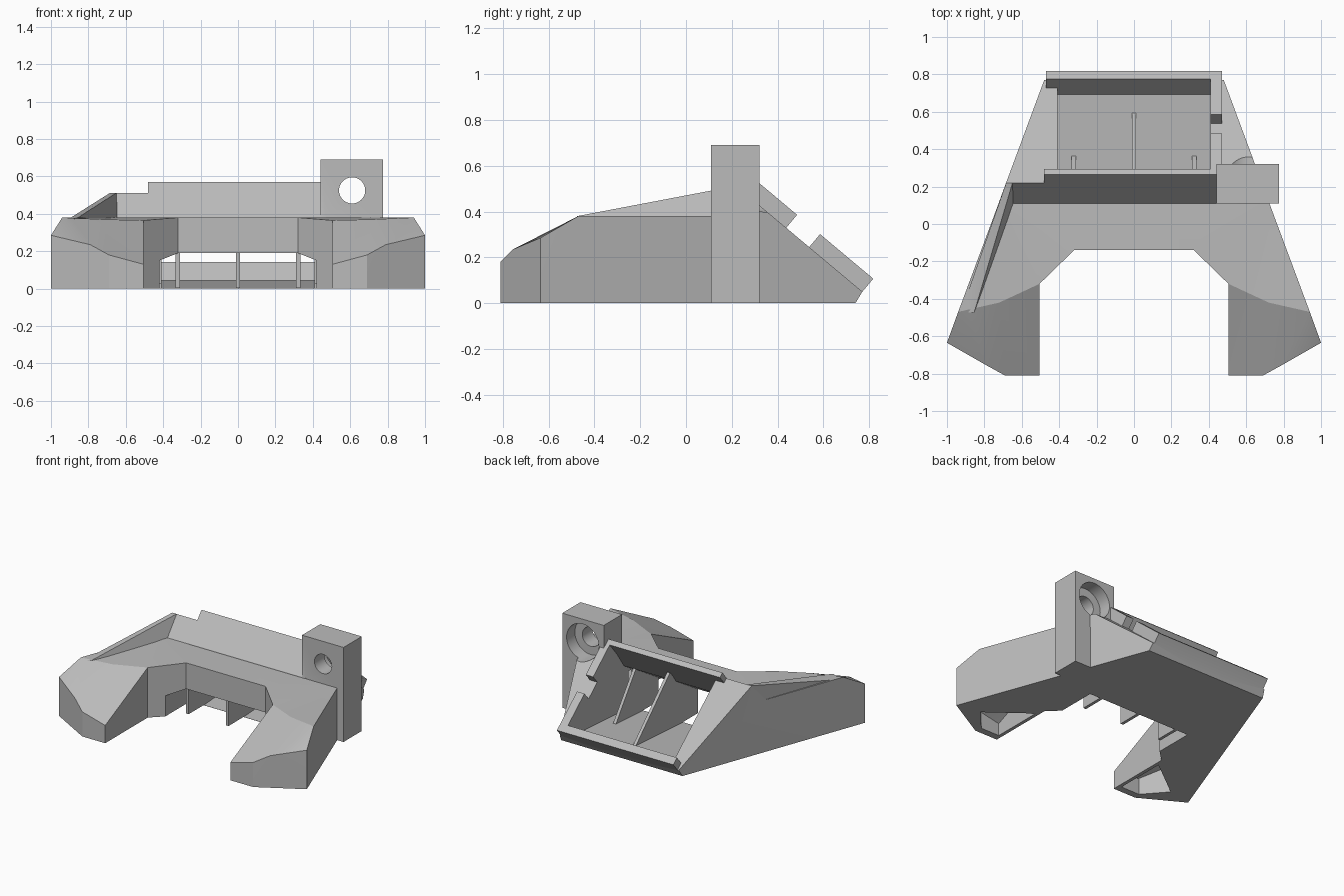
import bpy, bmesh, math
from mathutils import Vector

cube = bpy.data.objects.get("Cube")
if cube:
    bpy.data.objects.remove(cube, do_unlink=True)

grey = bpy.data.materials.new("light grey plastic")
grey.use_nodes = True
COLOUR = (0.5, 0.5, 0.5, 1)
grey.diffuse_color = COLOUR
grey.node_tree.nodes["Principled BSDF"].inputs["Base Color"].default_value = COLOUR


def finish(name, bm):
    bmesh.ops.recalc_face_normals(bm, faces=bm.faces)
    mesh = bpy.data.meshes.new(name)
    bm.to_mesh(mesh)
    bm.free()
    mesh.materials.append(grey)
    obj = bpy.data.objects.new(name, mesh)
    bpy.context.collection.objects.link(obj)
    return obj


def prism(name, profile, low, high, place):
    """Extrude a 2D profile from low to high; place(a, b, t) gives the 3D point."""
    bm = bmesh.new()
    ends = [[bm.verts.new(place(a, b, t)) for a, b in profile] for t in (low, high)]
    n = len(profile)
    for ring in ends:
        bm.faces.new(ring)
    for i in range(n):
        j = (i + 1) % n
        bm.faces.new((ends[0][i], ends[0][j], ends[1][j], ends[1][i]))
    return finish(name, bm)


def along_x(a, b, t):
    return (t, a, b)


def along_y(a, b, t):
    return (a, t, b)


def hull(name, points, side=1):
    bm = bmesh.new()
    for x, y, z in points:
        bm.verts.new((x * side, y, z))
    res = bmesh.ops.convex_hull(bm, input=bm.verts)
    spare = [g for g in res["geom_interior"] if isinstance(g, bmesh.types.BMVert)]
    bmesh.ops.delete(bm, geom=spare, context="VERTS")
    return finish(name, bm)


def combine(target, other, operation):
    mod = target.modifiers.new("join", "BOOLEAN")
    mod.operation = operation
    mod.solver = "EXACT"
    mod.object = other
    bpy.context.view_layer.update()
    deps = bpy.context.evaluated_depsgraph_get()
    mesh = bpy.data.meshes.new_from_object(target.evaluated_get(deps))
    target.modifiers.clear()
    target.data = mesh
    bpy.data.objects.remove(other, do_unlink=True)


def slope(s, h):
    """Point (y, z) at distance s up the rear mounting slope and h above it."""
    c, d = math.cos(math.radians(40)), math.sin(math.radians(40))
    return (0.77 - c * s + d * h, 0.05 + d * s + c * h)


def slope_box(name, s0, s1, h0, h1, x0, x1):
    return prism(name, [slope(s0, h0), slope(s1, h0), slope(s1, h1), slope(s0, h1)],
                 x0, x1, along_x)


# Main body: one half, mirrored
half = [(1, -.635, 0), (.69, -.81, 0), (.505, -.81, 0), (.505, -.32, 0), (.32, -.14, 0),
        (0, -.14, 0), (0, .74, 0), (.49, .74, 0),
        (1, -.635, .285), (.79, -.755, .235), (.69, -.81, .18), (.505, -.81, .13),
        (.505, -.32, .365), (.32, -.14, .38), (0, -.14, .38), (.94, -.47, .38),
        (.72, -.42, .37), (.724, .11, .38), (0, .11, .38), (.684, .22, .511),
        (0, .22, .511), (.48, .77, .05), (0, .77, .05)]
faces = [(0, 1, 2, 3, 4, 5, 6, 7), (0, 8, 9, 10, 1), (1, 10, 11, 2), (2, 11, 12, 3),
         (3, 12, 13, 4), (4, 13, 14, 5), (0, 7, 21, 19, 17, 15, 8), (17, 19, 20, 18),
         (19, 21, 22, 20), (7, 6, 22, 21), (11, 10, 16, 12), (10, 9, 15, 16), (9, 8, 15),
         (12, 16, 15, 17, 13), (13, 17, 18, 14)]
bm = bmesh.new()
for side in (1, -1):
    verts = [bm.verts.new((x * side, y, z)) for x, y, z in half]
    for f in faces:
        bm.faces.new([verts[i] for i in f])
bmesh.ops.remove_doubles(bm, verts=bm.verts, dist=0.0001)
bmesh.ops.triangulate(bm, faces=bm.faces)
body = finish("duct_body", bm)

# Raised fin on the right shoulder
combine(body, hull("fin", [(-.925, -.47, .36), (-.855, -.475, .38), (-.684, .219, .512),
                           (-.65, .219, .512), (-.64, .11, .36), (-.72, .11, .36),
                           (-.66, .22, .4), (-.9, -.4, .36)]), "UNION")

# Lips that hold the blower on the slope
combine(body, prism("top_lip", [(.1, .35), (.11, .385), (.265, .57), slope(.683, .074),
                                slope(.683, -.1)], -.48, .47, along_x), "UNION")
combine(body, slope_box("bottom_lip", 0, .055, -.03, .074, -.47, .47), "UNION")
combine(body, slope_box("side_lip_low", .001, .303, -.03, .0738, .409, .4698), "UNION")
combine(body, slope_box("side_lip_high", .434, .69, -.03, .0738, .409, .4698), "UNION")

# Screw tower
tower = prism("tower", [(.44, 0), (.775, 0), (.775, .69), (.44, .69)], .11, .32, along_y)
combine(body, tower, "UNION")


def disc(radius, sides=48):
    return [(.61 + radius * math.cos(math.tau * i / sides),
             .525 + radius * math.sin(math.tau * i / sides)) for i in range(sides)]


combine(body, prism("screw_hole", disc(.07), 0, .5, along_y), "DIFFERENCE")
combine(body, prism("counterbore", disc(.13), .225, .5, along_y), "DIFFERENCE")

# Air chamber and front mouth
chamber = [slope(.055, .12), slope(.055, -.056), (.05, .001), (.05, -.03), (-.1, -.03),
           (-.1, .19), (.13, .33), slope(.683, -.056), slope(.683, .12)]
combine(body, prism("chamber", chamber, -.41, .41, along_x), "DIFFERENCE")
mouth = [(-.42, -.04), (.42, -.04), (.42, .15), (.32, .19), (-.32, .19), (-.42, .15)]
combine(body, prism("mouth", mouth, -.3, .048, along_y), "DIFFERENCE")

# Arm ducts and their downward outlets
for side in (1, -1):
    duct = [(.56, -.5, .03), (.8, -.55, .03), (.56, -.5, .18), (.8, -.55, .22),
            (.56, -.36, .29), (.8, -.4, .3), (.4, .08, .03), (.62, .08, .03),
            (.4, .08, .27), (.62, .08, .3)]
    combine(body, hull("arm_duct", duct, side), "DIFFERENCE")
    outlet = [(.53, -.38, -.02), (.53, -.76, -.02), (.68, -.76, -.02), (.82, -.6, -.02),
              (.53, -.4, .25), (.53, -.76, .09), (.68, -.76, .12), (.82, -.6, .2)]
    combine(body, hull("outlet", outlet, side), "DIFFERENCE")

# Guide ribs inside the chamber
for name, x, tail in (("middle_rib", 0, [(.2, .42), (.6, .03)]),
                      ("left_rib", .322, [(.365, .02)]),
                      ("right_rib", -.322, [(.365, .02)])):
    prism(name, [(-.125, .002), (-.125, .2), (.13, .34)] + tail + [(.06, .002)],
          x - .011, x + .011, along_x)

# Smooth only the gentle curves
bpy.ops.object.select_all(action="DESELECT")
body.select_set(True)
bpy.context.view_layer.objects.active = body
bpy.ops.object.shade_smooth_by_angle(angle=math.radians(20))
